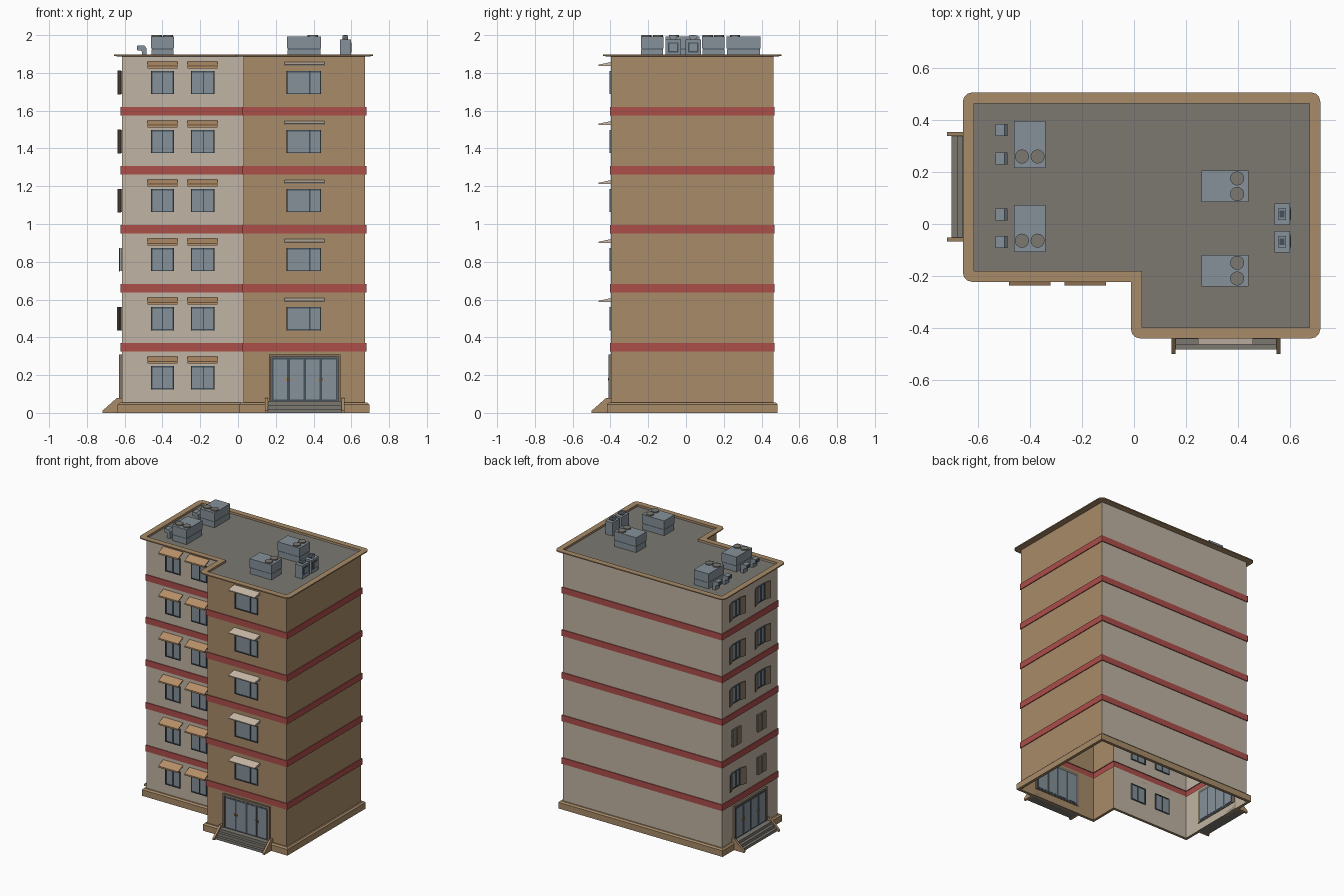
import bpy, bmesh, math
from mathutils import Matrix, Vector

if "Cube" in bpy.data.objects:
    bpy.data.objects.remove(bpy.data.objects["Cube"])


def srgb(r, g, b):
    f = lambda c: c / 12.92 if c <= 0.04045 else ((c + 0.055) / 1.055) ** 2.4
    return (f(r / 255), f(g / 255), f(b / 255), 1)


COLOURS = {
    "beige": srgb(192, 180, 163), "brown": srgb(168, 139, 104), "red": srgb(172, 78, 74),
    "roof_grey": srgb(124, 121, 113), "blue_grey": srgb(133, 145, 153),
    "slate": srgb(68, 82, 92), "light_beige": srgb(205, 190, 172),
    "tan": srgb(182, 144, 104), "taupe": srgb(132, 116, 98), "gold": srgb(190, 140, 70)}
MATS = {}
for n, c in COLOURS.items():
    MATS[n] = bpy.data.materials.new(n)
    MATS[n].diffuse_color = c


class Part:
    """One mesh object gathered from boxes, prisms, cylinders and lofts."""
    def __init__(self, name):
        self.name, self.bm, self.mats = name, bmesh.new(), []

    def mat(self, m):
        if m not in self.mats:
            self.mats.append(m)
        return self.mats.index(m)

    def face(self, vs, m):
        f = self.bm.faces.new(vs)
        f.material_index = self.mat(m)

    def prism(self, profile, x0, x1, m, M=Matrix()):
        a, b = [[self.bm.verts.new(M @ Vector((x, y, z))) for y, z in profile] for x in (x0, x1)]
        self.face(a, m)
        self.face(b[::-1], m)
        for i in range(len(a)):
            j = (i + 1) % len(a)
            self.face((a[j], a[i], b[i], b[j]), m)

    def box(self, x0, x1, y0, y1, z0, z1, m, M=Matrix()):
        self.prism([(y0, z0), (y1, z0), (y1, z1), (y0, z1)], x0, x1, m, M)

    def cyl(self, x, y, z0, z1, r, m, M=Matrix(), n=16):
        T = M @ Matrix.Translation((x, y, z0)) @ Matrix.Rotation(-math.pi / 2, 4, 'Y')
        ring = [(r * math.cos(2 * math.pi * i / n), r * math.sin(2 * math.pi * i / n)) for i in range(n)]
        self.prism(ring, 0, z1 - z0, m, T)

    def loft(self, levels, rule, closed=False):
        rings = [[self.bm.verts.new((*p, z)) for p in outline(o)] for z, o in levels]
        for k in range(len(rings) if closed else len(rings) - 1):
            a, b = rings[k], rings[(k + 1) % len(rings)]
            for i in range(len(a)):
                j = (i + 1) % len(a)
                self.face((a[i], a[j], b[j], b[i]), rule(i, k))
        return rings

    def done(self, recalc=True):
        if recalc:
            bmesh.ops.recalc_face_normals(self.bm, faces=self.bm.faces[:])
        me = bpy.data.meshes.new(self.name)
        self.bm.to_mesh(me)
        self.bm.free()
        for m in self.mats:
            me.materials.append(MATS[m])
        bpy.context.collection.objects.link(bpy.data.objects.new(self.name, me))


# L-shaped footprint, counter-clockwise from the front left corner
X0, X1, XN, YL, YR, YB = -0.615, 0.673, 0.03, -0.18, -0.397, 0.463
FOOT = [(X0, YL), (XN, YL), (XN, YR), (X1, YR), (X1, YB), (X0, YB)]
STEP, ROOF = 0.3125, 1.882


def outline(off):
    out, n = [], len(FOOT)
    for i in range(n):
        p = Vector(FOOT[i])
        d1 = (p - Vector(FOOT[i - 1])).normalized()
        d2 = (Vector(FOOT[(i + 1) % n]) - p).normalized()
        out.append((p.x + off * (d1.y + d2.y), p.y - off * (d1.x + d2.x)))
    return out


# walls: open shell, red bands raised by height, brown right wing
walls = Part("walls")
levels = [(0, 0)]
for k in range(5):
    z = 0.325 + STEP * k
    levels += [(z, 0), (z, 0.006), (z + 0.045, 0.006), (z + 0.045, 0)]
levels.append((1.888, 0))
walls.loft(levels, lambda i, k: "red" if k % 4 else ("brown" if i in (1, 2, 3) else "beige"))
walls.done(False)

# plinth, cornice and roof
base = Part("base_plinth")
base.loft([(0, 0.002), (0, 0.022), (0.045, 0.022), (0.055, 0.012), (0.055, 0.002)],
          lambda i, k: "brown", True)
base.done(False)

cornice = Part("cornice")
r = cornice.loft([(1.886, 0), (1.889, 0.042), (1.897, 0.042), (1.897, 0), (1.88, 0)],
                 lambda i, k: "brown", True)
edges = [cornice.bm.edges.get((r[1][i], r[2][i])) for i in (0, 2, 3, 4, 5)]
bmesh.ops.bevel(cornice.bm, geom=edges, offset=0.035, segments=3, profile=0.5, affect='EDGES')
cornice.done(False)

roof = Part("roof")
roof.face([roof.bm.verts.new((*p, ROOF)) for p in FOOT], "roof_grey")
roof.done(False)

# wall frames: local x runs along the wall, local -y points outward
FRONT_L = Matrix.Translation((0, YL, 0))
FRONT_R = Matrix.Translation((0, YR, 0))
TURN = Matrix.Rotation(-math.pi / 2, 4, 'Z')
SIDE = Matrix.Translation((X0, 0, 0)) @ TURN


def window(p, M, x0, x1, z0, split):
    z1, t = z0 + 0.122, 0.007
    p.box(x0, x1, -0.003, 0.004, z0, z1, "blue_grey", M)
    for a in (x0, x1 - t, split - t / 2):
        p.box(a, a + t, -0.008, 0.008, z0, z1, "slate", M)
    for z in (z0, z1 - t):
        p.box(x0, x1, -0.0075, 0.0075, z, z + t, "slate", M)


lw, rw, sw = Part("left_wing_windows"), Part("right_wing_windows"), Part("side_windows")
la, ra, sh = Part("left_wing_awnings"), Part("right_wing_awnings"), Part("side_shutters")
OPEN = {1: (160, 0), 2: (0, 0)}
for k in range(6):
    z = 0.125 + STEP * k
    for x0, x1, s in ((-0.46, -0.34, -0.40), (-0.25, -0.125, -0.183)):
        window(lw, FRONT_L, x0, x1, z, s)
        c, a = (x0 + x1) / 2, z + 0.137
        la.prism([(0, a + 0.037), (-0.056, a + 0.011), (-0.056, a), (-0.05, a),
                  (-0.05, a + 0.008), (0, a + 0.03)], c - 0.08, c + 0.08, "tan", FRONT_L)
    if k == 0:
        continue
    window(rw, FRONT_R, 0.257, 0.44, z, 0.38)
    a = z + 0.15
    ra.prism([(0, a + 0.02), (-0.065, a + 0.006), (-0.065, a - 0.001), (0, a)],
             0.245, 0.457, "light_beige", FRONT_R)
    # side windows with hinged shutters
    for c, ang in zip((-0.305, -0.015), OPEN.get(k, (163, 163))):
        window(sw, SIDE, c - 0.045, c + 0.045, z, c)
        for s in (1, -1):
            H = (SIDE @ Matrix.Translation((c - s * 0.047, -0.009, 0))
                 @ Matrix.Diagonal((s, 1, 1, 1)) @ Matrix.Rotation(-math.radians(ang), 4, 'Z'))
            sh.box(0, 0.046, -0.005, 0, z - 0.002, z + 0.124, "taupe", H)
for p in (lw, rw, sw, la, ra, sh):
    p.done()


# entrances: glazed doors, steps and sloping cheek walls
def entrance(name, M):
    d = Part(name + "_doors")
    d.box(-0.19, 0.19, -0.005, 0.004, 0.055, 0.31, "taupe", M)
    d.box(-0.175, 0.175, -0.008, 0.006, 0.06, 0.292, "slate", M)
    for i in range(4):
        x = -0.172 + 0.086 * i
        d.box(x + 0.007, x + 0.079, -0.010, 0.008, 0.072, 0.283, "blue_grey", M)
    for x in (-0.095, -0.077, 0.077, 0.095):
        d.box(x - 0.004, x + 0.004, -0.016, -0.01, 0.172, 0.186, "gold", M)
    for x in (-0.19, 0.178):
        d.box(x, x + 0.012, -0.014, 0, 0.06, 0.31, "taupe", M)
    d.box(-0.19, 0.19, -0.014, 0, 0.296, 0.31, "taupe", M)
    d.done()
    s = Part(name + "_steps")
    s.prism([(0, 0), (-0.085, 0), (-0.085, 0.02), (-0.065, 0.02), (-0.065, 0.042),
             (-0.045, 0.042), (-0.045, 0.062), (0, 0.062)], -0.195, 0.195, "roof_grey", M)
    for x in (-0.21, 0.194):
        s.prism([(0, 0), (-0.102, 0), (-0.102, 0.012), (-0.025, 0.08), (0, 0.08)],
                x, x + 0.016, "brown", M)
    s.done()


entrance("front_entrance", FRONT_R @ Matrix.Translation((0.353, 0, 0)))
entrance("side_entrance", SIDE @ Matrix.Translation((-0.143, 0, 0)))

# rooftop cooling units with twin fans
units = Part("rooftop_units")
for x, y, ang in ((-0.4, 0.305, 0), (-0.4, -0.018, 0), (0.35, 0.145, 90), (0.35, -0.179, 90)):
    M = Matrix.Translation((x, y, 0)) @ Matrix.Rotation(math.radians(ang), 4, 'Z')
    units.box(-0.058, 0.058, -0.088, 0.088, ROOF, 1.925, "blue_grey", M)
    units.box(-0.056, 0.056, -0.086, 0.086, 1.925, 1.929, "slate", M)
    units.box(-0.06, 0.06, -0.09, 0.09, 1.929, 1.992, "blue_grey", M)
    for fx in (-0.03, 0.03):
        units.cyl(fx, -0.046, 1.99, 2.0, 0.027, "roof_grey", M)
units.done()

# elbow ducts opening to the left
ducts = Part("elbow_ducts")
for y in (0.36, 0.252, 0.037, -0.07):
    M = Matrix.Translation((-0.485, y, 0)) @ TURN
    ducts.prism([(0, ROOF), (0, 1.932), (-0.013, 1.946), (-0.047, 1.946), (-0.047, 1.918),
                 (-0.03, 1.918), (-0.024, 1.912), (-0.024, ROOF)], -0.023, 0.023, "blue_grey", M)
    ducts.box(-0.018, 0.018, -0.049, -0.046, 1.922, 1.942, "slate", M)
ducts.done()

# box vents with flared caps and grilles facing right
vents = Part("box_vents")
for y in (0.038, -0.068):
    M = Matrix.Translation((0, y, 0))
    vents.box(0.54, 0.598, -0.041, 0.041, ROOF, 1.978, "blue_grey", M)
    vents.box(0.59, 0.6, -0.027, 0.027, 1.908, 1.962, "slate", M)
    vents.box(0.59, 0.602, -0.02, 0.02, 1.915, 1.955, "blue_grey", M)
    vents.prism([(-0.014, 1.978), (0.014, 1.978), (0.022, 1.992), (0.022, 1.999),
                 (-0.022, 1.999), (-0.022, 1.992)], 0.553, 0.583, "blue_grey", M)
    vents.box(0.559, 0.577, -0.013, 0.013, 1.998, 2.0, "slate", M)
vents.done()

for m in bpy.data.materials:
    if m.users and not m.is_grease_pencil:
        m.use_nodes = True
        m.node_tree.nodes["Principled BSDF"].inputs["Base Color"].default_value = m.diffuse_color
